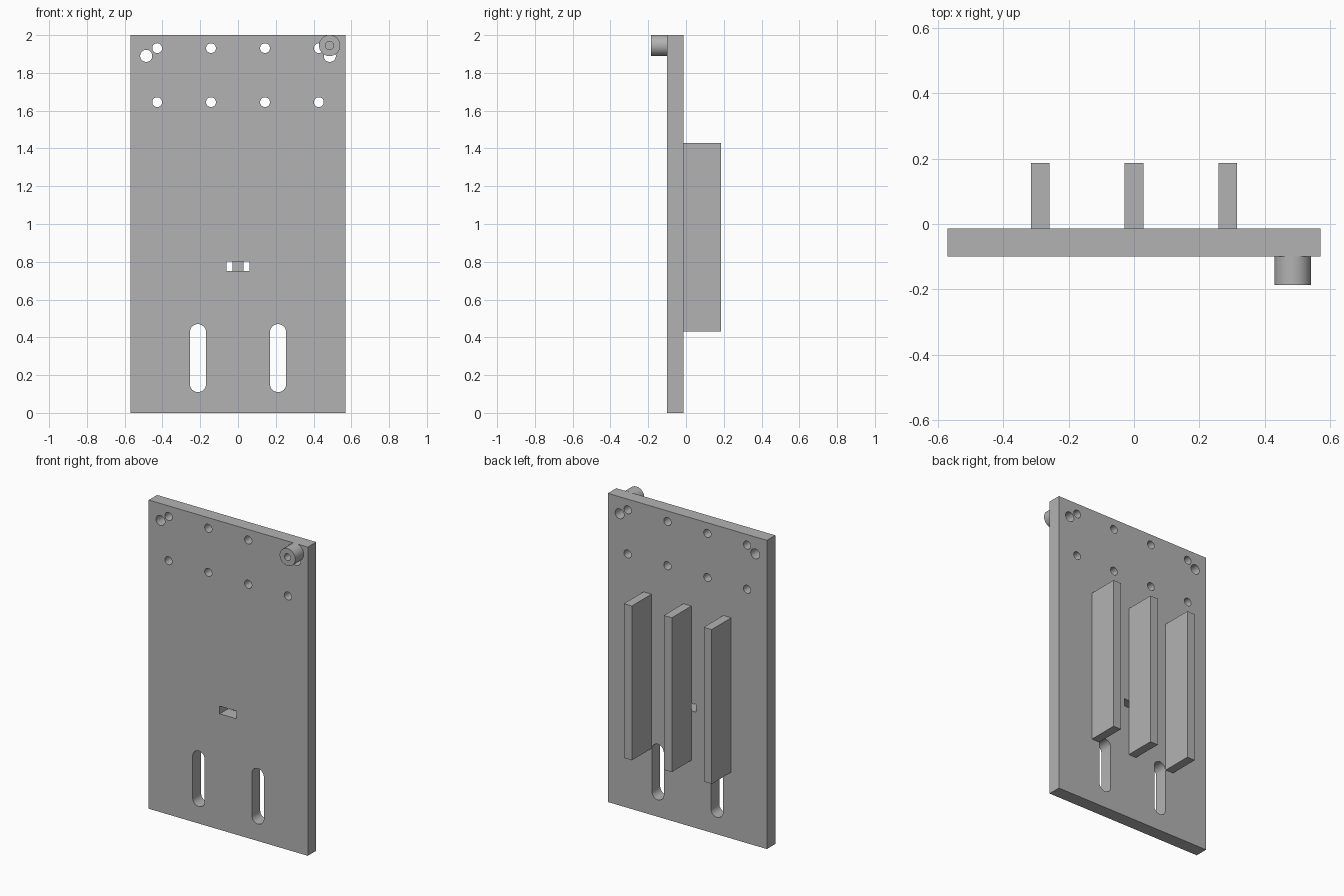
import bpy, bmesh
from math import pi, sin, cos, radians

cube = bpy.data.objects.get("Cube")
if cube:
    bpy.data.objects.remove(cube, do_unlink=True)

grey = bpy.data.materials.new("plain grey")
grey.use_nodes = True
colour = (0.45, 0.45, 0.45, 1)
grey.diffuse_color = colour
grey.node_tree.nodes["Principled BSDF"].inputs["Base Color"].default_value = colour


def rect(x, z, w, h):
    """Rectangle outline centred on x, z."""
    return [(x + sx * w / 2, z + sz * h / 2)
            for sx, sz in ((-1, -1), (1, -1), (1, 1), (-1, 1))]


def slot(x, z, r, straight=0, n=32):
    """Circle outline, stretched upright into a round-ended slot."""
    points = []
    for start, shift in ((0, straight / 2), (pi, -straight / 2)):
        for i in range(n // 2 + (1 if straight else 0)):
            a = start + 2 * pi * i / n
            points.append((x + r * cos(a), z + shift + r * sin(a)))
    return points


def panel(name, outlines, y0, y1):
    """Solid of the first outline with the others cut through it, from y0 to y1."""
    curve = bpy.data.curves.new(name, "CURVE")
    curve.dimensions = "2D"
    curve.fill_mode = "BOTH"
    curve.extrude = (y1 - y0) / 2
    for outline in outlines:
        spline = curve.splines.new("POLY")
        spline.points.add(len(outline) - 1)
        for point, (x, z) in zip(spline.points, outline):
            point.co = (x, z, 0, 1)
        spline.use_cyclic_u = True
    obj = bpy.data.objects.new(name, curve)
    bpy.context.collection.objects.link(obj)
    obj.location.y = (y0 + y1) / 2
    obj.rotation_euler.x = pi / 2
    bpy.ops.object.select_all(action="DESELECT")
    obj.select_set(True)
    bpy.context.view_layer.objects.active = obj
    bpy.ops.object.convert(target="MESH")
    obj = bpy.context.object
    # Weld the caps to the walls
    bm = bmesh.new()
    bm.from_mesh(obj.data)
    bmesh.ops.remove_doubles(bm, verts=bm.verts, dist=1e-5)
    bmesh.ops.recalc_face_normals(bm, faces=bm.faces)
    bm.to_mesh(obj.data)
    bm.free()
    obj.data.materials.clear()
    obj.data.materials.append(grey)
    bpy.ops.object.shade_smooth_by_angle(angle=radians(30))
    return obj


FRONT, BACK = -0.1, -0.014

# Mounting plate with bolt holes, corner holes, long slots and a small window
outlines = [rect(0, 1, 1.14, 2), rect(0, 0.776, 0.122, 0.05)]
for side in (-1, 1):
    outlines.append(slot(side * 0.486, 1.89, 0.032))
    outlines.append(slot(side * 0.212, 0.29, 0.043, 0.274))
    for x in (0.143, 0.428):
        for z in (1.645, 1.931):
            outlines.append(slot(side * x, z, 0.026))
panel("mounting_plate", outlines, FRONT, BACK)

# Three upright fins on the back
for name, x in (("right_fin", -0.286), ("middle_fin", 0), ("left_fin", 0.286)):
    panel(name, [rect(x, 0.93, 0.057, 1)], BACK, 0.186)

# Bored round spacer on the front corner
panel("round_spacer", [slot(0.485, 1.945, 0.056, n=48), slot(0.485, 1.945, 0.022)],
      -0.186, FRONT)
